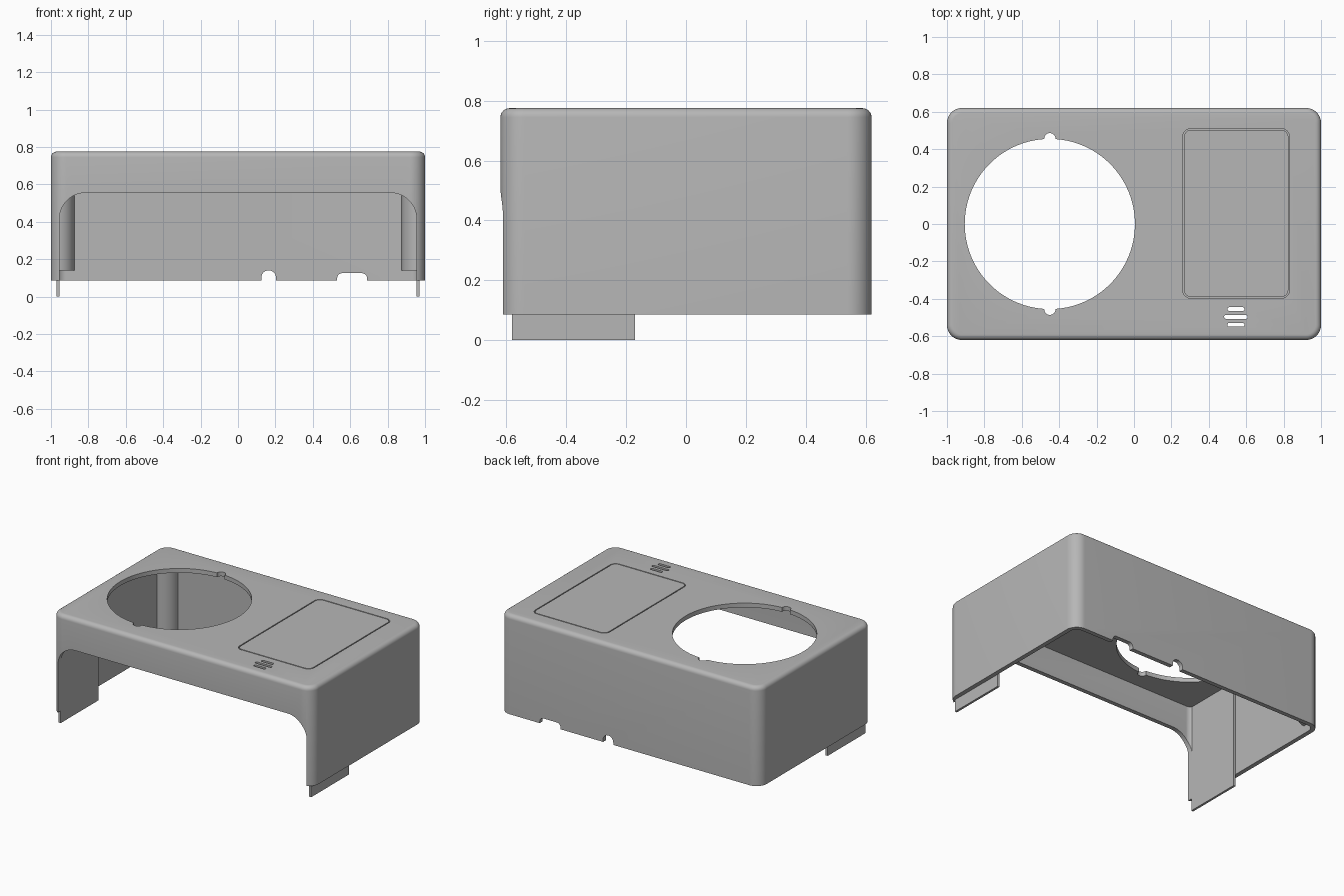
import bpy, bmesh
from math import sin, cos, pi, radians

if "Cube" in bpy.data.objects:
    bpy.data.objects.remove(bpy.data.objects["Cube"], do_unlink=True)

grey = bpy.data.materials.new("shell grey")
grey.use_nodes = True
GREY = (0.47, 0.47, 0.47, 1)
grey.diffuse_color = GREY
grey.node_tree.nodes["Principled BSDF"].inputs["Base Color"].default_value = GREY


def arc(cx, cy, r, start, sweep=pi / 2, n=12):
    return [(cx + r * cos(start + sweep * i / n), cy + r * sin(start + sweep * i / n))
            for i in range(n + 1)]


def rounded(x0, x1, y0, y1, r):
    """Outline of a rectangle with rounded corners."""
    return (arc(x1 - r, y1 - r, r, 0) + arc(x0 + r, y1 - r, r, pi / 2)
            + arc(x0 + r, y0 + r, r, pi) + arc(x1 - r, y0 + r, r, 3 * pi / 2))


def prism(name, outline, lo, hi, along="Z", top_round=0):
    """Extrude an outline along Z (outline in XY) or Y (outline in XZ)."""
    bm = bmesh.new()

    def place(u, v, w):
        return (u, v, w) if along == "Z" else (u, w, v)

    face = bm.faces.new([bm.verts.new(place(u, v, lo)) for u, v in outline])
    new = bmesh.ops.extrude_face_region(bm, geom=[face])["geom"]
    for v in new:
        if isinstance(v, bmesh.types.BMVert):
            v.co["XYZ".index(along)] = hi
    bmesh.ops.remove_doubles(bm, verts=bm.verts, dist=0.0001)
    bmesh.ops.recalc_face_normals(bm, faces=bm.faces)
    if top_round:
        rim = [e for e in bm.edges if all(v.co.z > hi - 0.001 for v in e.verts)]
        bmesh.ops.bevel(bm, geom=rim, offset=top_round, segments=6,
                        profile=0.5, affect="EDGES")
    mesh = bpy.data.meshes.new(name)
    bm.to_mesh(mesh)
    bm.free()
    mesh.materials.append(grey)
    obj = bpy.data.objects.new(name, mesh)
    bpy.context.collection.objects.link(obj)
    return obj


def activate(obj):
    bpy.ops.object.select_all(action="DESELECT")
    obj.select_set(True)
    bpy.context.view_layer.objects.active = obj


def cut(obj, cutter):
    cutter.hide_render = True
    activate(obj)
    mod = obj.modifiers.new("cut", "BOOLEAN")
    mod.operation = "DIFFERENCE"
    mod.solver = "EXACT"
    mod.object = cutter
    bpy.ops.object.modifier_apply(modifier=mod.name)
    bpy.data.objects.remove(cutter, do_unlink=True)


def smooth(obj):
    activate(obj)
    bpy.ops.object.shade_smooth_by_angle(angle=radians(30))


# Outer shell, hollow and open underneath
BASE, TOP = 0.085, 0.775
shell = prism("shell", rounded(-1, 1, -0.62, 0.62, 0.08), BASE, TOP, top_round=0.03)
cut(shell, prism("cavity", rounded(-0.97, 0.97, -0.59, 0.59, 0.05), -0.1, TOP - 0.03))

# Wide arched opening in the front
cut(shell, prism("arch", rounded(-0.955, 0.955, -0.3, 0.555, 0.14), -0.8, -0.56, "Y"))

# Round opening with two small key notches
cut(shell, prism("round_hole", arc(-0.45, 0, 0.455, 0, 2 * pi, 96)[:-1], 0.7, 0.9))
cut(shell, prism("key_notches", rounded(-0.48, -0.42, -0.486, 0.486, 0.0299), 0.69, 0.91))

# Three vent slots
for y, half in ((-0.455, 0.045), (-0.497, 0.063), (-0.539, 0.045)):
    cut(shell, prism("slot", rounded(0.545 - half, 0.545 + half, y - 0.01, y + 0.01, 0.009),
                     0.7, 0.9))

# Cable notches in the bottom edge of the back
cut(shell, prism("round_notch", rounded(0.125, 0.203, -0.1, 0.14, 0.038), 0.5, 0.7, "Y"))
cut(shell, prism("wide_notch", rounded(0.53, 0.69, -0.1, 0.125, 0.028), 0.5, 0.7, "Y"))

# Shallow groove outlining the panel on top
groove = prism("groove", rounded(0.26, 0.832, -0.397, 0.51, 0.045), TOP - 0.012, 0.8)
cut(groove, prism("groove_core", rounded(0.267, 0.825, -0.39, 0.503, 0.038), 0.7, 0.9))
cut(shell, groove)
smooth(shell)

# Side plates with protruding tabs, and quarter-round posts in the back corners
for side, s in (("left", 1), ("right", -1)):
    plate = [(s * 0.955, -0.582), (s * 0.9705, -0.582),
             (s * 0.9705, -0.17), (s * 0.955, -0.17)]
    prism(side + "_tab_plate", plate, 0, TOP - 0.025)
    post = [(s * 0.97, 0.59)] + [(s * x, y) for x, y in arc(0.97, 0.59, 0.095, pi)]
    smooth(prism(side + "_corner_post", post, 0.14, TOP - 0.025))
